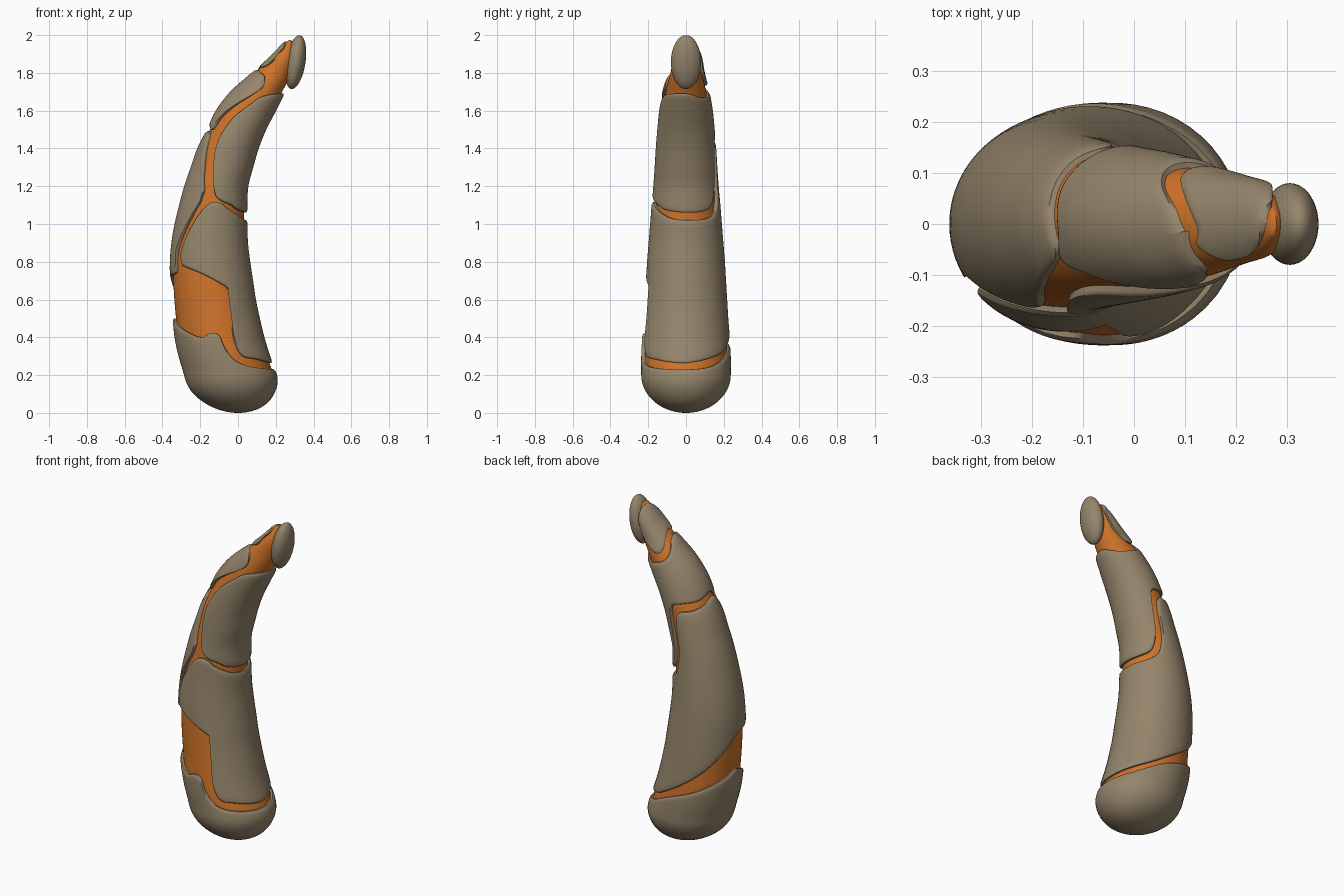
import bpy, bmesh, math

if "Cube" in bpy.data.objects:
    bpy.data.objects.remove(bpy.data.objects["Cube"])

# Horn profile at every 0.1 of height: centre x, half width x, half depth y
PROFILE = [(0, .245, .235), (-.022, .246, .236), (-.04, .246, .237), (-.072, .243, .237),
           (-.098, .238, .232), (-.115, .231, .224), (-.13, .225, .218), (-.14, .22, .212),
           (-.148, .213, .206), (-.15, .203, .198), (-.143, .193, .19), (-.131, .181, .182),
           (-.115, .17, .173), (-.085, .166, .166), (-.053, .163, .16), (-.008, .158, .152),
           (.042, .16, .142), (.105, .147, .125), (.185, .115, .1), (.25, .068, .08),
           (.28, .02, .03)]


def material(name, rgb):
    m = bpy.data.materials.new(name)
    m.diffuse_color = (*rgb, 1)
    m.use_nodes = True
    m.node_tree.nodes["Principled BSDF"].inputs["Base Color"].default_value = m.diffuse_color
    return m


TAN = material("tan_plate", (.30, .235, .148))
ORANGE = material("orange_core", (.62, .17, .022))


def spline(pts, t):
    """Catmull-Rom through pts, t from 0 to 1."""
    n = len(pts) - 1
    x = min(max(t, 0), 1) * n
    i = min(int(x), n - 1)
    u = x - i
    a, b, c, d = (pts[max(0, min(n, i + k))] for k in (-1, 0, 1, 2))
    return [.5 * (2 * q + (r - p) * u + (2 * p - 5 * q + 4 * r - s) * u * u
                  + (3 * q - p - 3 * r + s) * u ** 3) for p, q, r, s in zip(a, b, c, d)]


def ring(z):
    c, rx, ry = spline(PROFILE, z / 2)
    k = math.sqrt(max(0, 1 - (1 - z / .2) ** 2)) if z < .2 else 1
    return c, rx * k, ry * k


def surface(deg, z, off):
    c, rx, ry = ring(z)
    a = math.radians(deg)
    return (c + max(rx + off, 0) * math.cos(a), max(ry + off, 0) * math.sin(a), z)


def f(x, z):
    """Angle and height of a point read in the front view."""
    c, rx, _ = ring(z)
    return (-math.degrees(math.acos(max(-1, min(1, (x - c) / rx)))), z)


def w(x, z):
    """Same point, reached the long way round the back."""
    a, z = f(x, z)
    return (a + 360, z)


def finish(ob, mat):
    ob.data.materials.append(mat)
    bpy.ops.object.select_all(action='DESELECT')
    ob.select_set(True)
    bpy.context.view_layer.objects.active = ob
    bpy.ops.object.shade_smooth_by_angle(angle=math.radians(40))


def patch(name, lower, upper, mat, off=0, closed=False, power=1, nv=26):
    """Curved plate between two edge curves with rolled-in borders."""
    n = len(lower) - 1
    ns = n * 6
    e = .12 / n
    if closed:
        cols = [(i / ns, 0) for i in range(ns + 1)]
    else:
        cols = [(0, -.03), (0, -.007), (e / 2, -.002)]
        cols += [(e + (1 - 2 * e) * i / ns, 0) for i in range(ns + 1)]
        cols += [(1 - e / 2, -.002), (1, -.007), (1, -.03)]
    bm = bmesh.new()
    grid = []
    for s, ds in cols:
        lo, hi = spline(lower, s), spline(upper, s)
        ev = min(.25, .014 / max(.001, abs(hi[1] - lo[1])))
        rows = [(0, -.03), (0, -.007), (ev / 2, -.002)]
        rows += [(ev + (1 - 2 * ev) * (j / nv) ** power, 0) for j in range(nv + 1)]
        rows += [(1 - ev / 2, -.002), (1, -.007), (1, -.03)]
        if power > 1:   # rounded foot: no rolled border at the bottom
            rows = [(0, -.03)] + [((1 - ev) * (j / nv) ** power, 0) for j in range(nv + 1)] + rows[-3:]
        grid.append([bm.verts.new(surface(lo[0] + (hi[0] - lo[0]) * v, lo[1] + (hi[1] - lo[1]) * v,
                                          off + min(ds, dv))) for v, dv in rows])
    for p, q in zip(grid, grid[1:]):
        for j in range(len(p) - 1):
            bm.faces.new((p[j], q[j], q[j + 1], p[j + 1]))
    bmesh.ops.remove_doubles(bm, verts=bm.verts, dist=1e-5)
    me = bpy.data.meshes.new(name)
    bm.to_mesh(me)
    bm.free()
    ob = bpy.data.objects.new(name, me)
    bpy.context.collection.objects.link(ob)
    finish(ob, mat)


# Orange inner horn
turn = [(-180 + 30 * i) for i in range(13)]
patch("inner_core", [(a, .1) for a in turn], [(a, 1.975) for a in turn], ORANGE,
      off=-.018, closed=True, nv=60)

# Rounded base cup with a wavy rim
rim = [(-180, .50), f(-.28, .43), f(-.2, .40), f(-.15, .42), f(-.1, .41), f(-.06, .33),
       f(0, .27), f(.1, .24), (0, .23), (40, .25), (80, .33), (110, .38), (145, .44), (180, .50)]
patch("base_cup", [(a, .0004) for a, z in rim], rim, TAN, closed=True, power=2, nv=36)

# Lower plate, spiralling from the front round the back to the left side
low = [f(-.30, .78), f(-.20, .74), f(-.10, .69), f(-.045, .65), f(-.01, .55), f(-.025, .43),
       f(.02, .31), f(.1, .285), (0, .265), (50, .31), (80, .38), (110, .47), (130, .54),
       (150, .62), (170, .70), (183, .73), w(-.335, .745), w(-.33, .85), w(-.28, .98), w(-.2, 1.12)]
high = [f(-.31, .84), f(-.28, .93), f(-.21, 1.05), f(-.15, 1.11), f(-.09, 1.11), f(-.05, 1.08),
        f(0, 1.05), f(.03, 1.03), (0, 1.02), (40, 1.03), (62, 1.08), (74, 1.2), (82, 1.36),
        (95, 1.43), (130, 1.45), (185, 1.49), w(-.16, 1.48), w(-.175, 1.4), w(-.185, 1.25),
        w(-.18, 1.18)]
patch("lower_plate", low, high, TAN)

# Upper plate, same spiral
low = [f(-.13, 1.2), f(-.115, 1.145), f(-.08, 1.12), f(-.03, 1.10), f(.01, 1.075), (0, 1.06),
       (35, 1.07), (52, 1.11), (62, 1.22), (70, 1.38), (82, 1.46), (110, 1.485), (150, 1.50),
       (185, 1.525), w(-.145, 1.5), w(-.10, 1.56), w(-.03, 1.62), w(.06, 1.675)]
high = [f(-.13, 1.34), f(-.10, 1.46), f(-.04, 1.55), f(.06, 1.63), f(.15, 1.68), (0, 1.69),
        (35, 1.67), (60, 1.67), (75, 1.68), (90, 1.69), (110, 1.71), (130, 1.74), (160, 1.79),
        (190, 1.81), w(.09, 1.815), w(.13, 1.79), w(.14, 1.745), w(.125, 1.715)]
patch("upper_plate", low, high, TAN)

# Small plate behind the tip
low = [(70, 1.80), (85, 1.74), (110, 1.745), (150, 1.81), (185, 1.84), w(.12, 1.83),
       w(.17, 1.855), w(.185, 1.885)]
high = [(70, 1.90), (85, 1.945), (110, 1.96), (150, 1.965), (180, 1.965), w(.24, 1.955),
        w(.235, 1.93), w(.205, 1.905)]
patch("tip_back_plate", low, high, TAN)

# Tip cap
bpy.ops.mesh.primitive_uv_sphere_add(segments=40, ring_count=24, radius=1,
                                     location=(.305, 1.857, 0))
cap = bpy.context.object
cap.name = "tip_cap"
cap.location = (.305, 0, 1.857)
cap.scale = (.052, .08, .144)
cap.rotation_euler = (0, math.radians(9), 0)
finish(cap, TAN)
